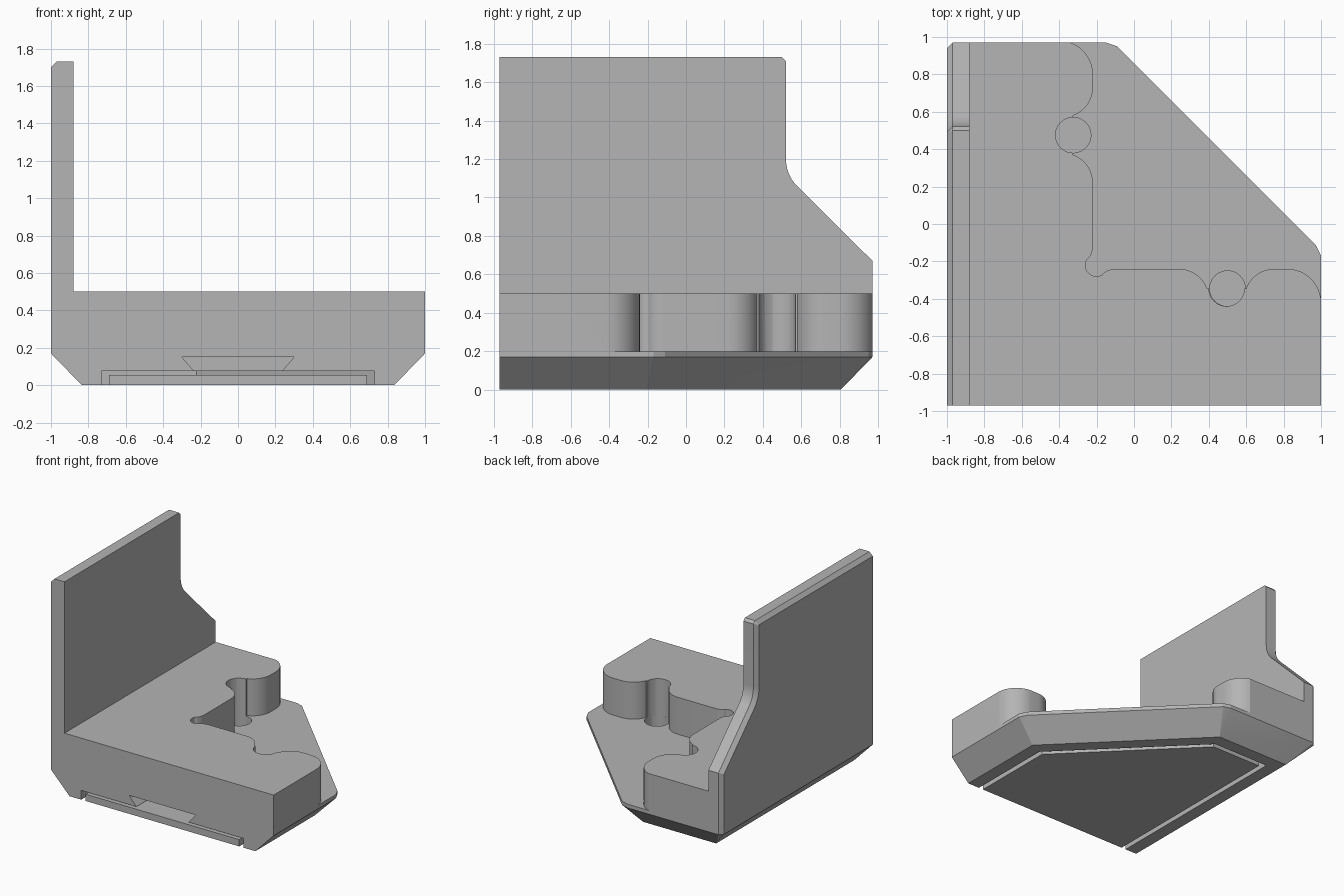
import bpy, bmesh, math
from mathutils import Vector

cube = bpy.data.objects.get("Cube")
if cube:
    bpy.data.objects.remove(cube)

grey = bpy.data.materials.new("plain grey")
grey.use_nodes = True
COLOUR = (0.46, 0.46, 0.46, 1)
grey.diffuse_color = COLOUR
grey.node_tree.nodes["Principled BSDF"].inputs["Base Color"].default_value = COLOUR


def loft(name, rings):
    """Solid through rings of equal length, capped at both ends."""
    bm = bmesh.new()
    rows = [[bm.verts.new(p) for p in ring] for ring in rings]
    n = len(rows[0])
    for a, b in zip(rows, rows[1:]):
        for i in range(n):
            j = (i + 1) % n
            bm.faces.new((a[i], a[j], b[j], b[i]))
    bm.faces.new(rows[0])
    bm.faces.new(rows[-1])
    bmesh.ops.remove_doubles(bm, verts=bm.verts, dist=0.0005)
    bmesh.ops.recalc_face_normals(bm, faces=bm.faces)
    mesh = bpy.data.meshes.new(name)
    bm.to_mesh(mesh)
    bm.free()
    mesh.materials.append(grey)
    obj = bpy.data.objects.new(name, mesh)
    bpy.context.collection.objects.link(obj)
    return obj


def flat(points, z):
    return [(x, y, z) for x, y in points]


def prism(name, points, low, high):
    return loft(name, [flat(points, low), flat(points, high)])


def inset(points, dists):
    """Move each edge of a counter-clockwise outline inward by its distance."""
    pts = [Vector(p) for p in points]
    n, out = len(pts), []
    normals = []
    for i in range(n):
        d = (pts[(i + 1) % n] - pts[i]).normalized()
        normals.append(Vector((-d.y, d.x)))
    for i in range(n):
        a, b, da, db = normals[i - 1], normals[i], dists[i - 1], dists[i]
        det = a.x * b.y - a.y * b.x
        if abs(det) < 1e-6:
            move = a * da
        else:
            move = Vector(((da * b.y - db * a.y) / det, (db * a.x - da * b.x) / det))
        out.append(tuple(pts[i] + move))
    return out


def arc(cx, cy, r, start, end, steps=12):
    return [(cx + r * math.cos(t), cy + r * math.sin(t)) for t in
            (math.radians(start + (end - start) * k / steps) for k in range(steps + 1))]


def combine(target, other, operation):
    mod = target.modifiers.new(operation, "BOOLEAN")
    mod.operation, mod.solver, mod.object = operation, "EXACT", other
    bpy.context.view_layer.objects.active = target
    bpy.ops.object.modifier_apply(modifier=mod.name)
    bpy.data.objects.remove(other)


# Base: five-sided plate with trimmed corners and a bevelled underside
F = 0.97
outline = [(-1, -F), (1, -F), (1, -0.14), (-0.11, F), (-1, F)]


def underside(d):
    return inset(outline, [0, d, d, d, d])


rim = [(-1, -F), (1, -F), (1, -0.17), (0.97, -0.11), (-0.09, 0.95), (-0.15, F),
       (-0.97, F), (-1, 0.94)]
b = underside(0.165)
bottom = [b[0], b[1], b[2], b[2], b[3], b[3], b[4], b[4]]
body = loft("bracket_body", [flat(bottom, 0), flat(rim, 0.17), flat(rim, 0.2)])


# Underside recess, open at the front
def slot_outline(d, front):
    return inset(outline, [front, d, d, d, d])


combine(body, prism("recess_cutter", slot_outline(0.27, -0.05), -0.05, 0.075), "DIFFERENCE")

# Tapered notch above the recess
section = [(-0.23, 0.07), (0.23, 0.07), (0.3, 0.15), (-0.3, 0.15)]
notch = loft("notch_cutter", [[(x, y, z) for x, z in section] for y in (-1.1, -0.5)])
combine(body, notch, "DIFFERENCE")

# Screw holes in the pocket floor
for x, y in ((-0.325, 0.475), (0.5, -0.345)):
    combine(body, prism("hole_cutter", arc(x, y, 0.095, 0, 360, 24)[:-1], 0.11, 0.3),
            "DIFFERENCE")


# L-shaped raised block with a scalloped inner edge
def scallops(first_angle):
    return (arc(-0.40, 0.80, 0.18, first_angle, 0)
            + arc(-0.38, 0.73, 0.16, 0, -70)
            + arc(-0.325, 0.475, 0.095, 90, 270)
            + arc(-0.38, 0.22, 0.16, 70, 0)
            + arc(-0.32, -0.12, 0.1, 0, -40, 6)
            + arc(-0.2, -0.22, 0.06, 150, 225, 6))


back_half = scallops(70.8)
side_half = [(y + 0.02, x - 0.02) for x, y in scallops(90)]
inner = back_half + side_half[-2::-1]
block = prism("raised_block", [(-0.9, F)] + inner + [(1, -F), (-0.9, -F)], 0.2, 0.5)
combine(body, block, "UNION")

# Tall side wall, bevelled on its outer top and back edges
profile = ([(-F, 0.2), (F, 0.2), (F, 0.67)]
           + arc(0.72, 1.2, 0.2, 225, 180, 10)
           + [(0.52, 1.71), (0.50, 1.73), (-F, 1.73)])
edge = [0.03] * len(profile)
edge[0] = edge[-1] = 0
wall = loft("side_wall", [[(x, y, z) for y, z in ring] for x, ring in
                          ((-0.88, profile), (-0.97, profile), (-1, inset(profile, edge)))])
combine(body, wall, "UNION")

# Cover panel sitting in the recess with a gap all round
panel = prism("cover_panel", slot_outline(0.31, 0), 0, 0.055)

for obj in (body, panel):
    bpy.ops.object.select_all(action="DESELECT")
    obj.select_set(True)
    bpy.context.view_layer.objects.active = obj
    bpy.ops.object.shade_smooth_by_angle(angle=math.radians(15))
